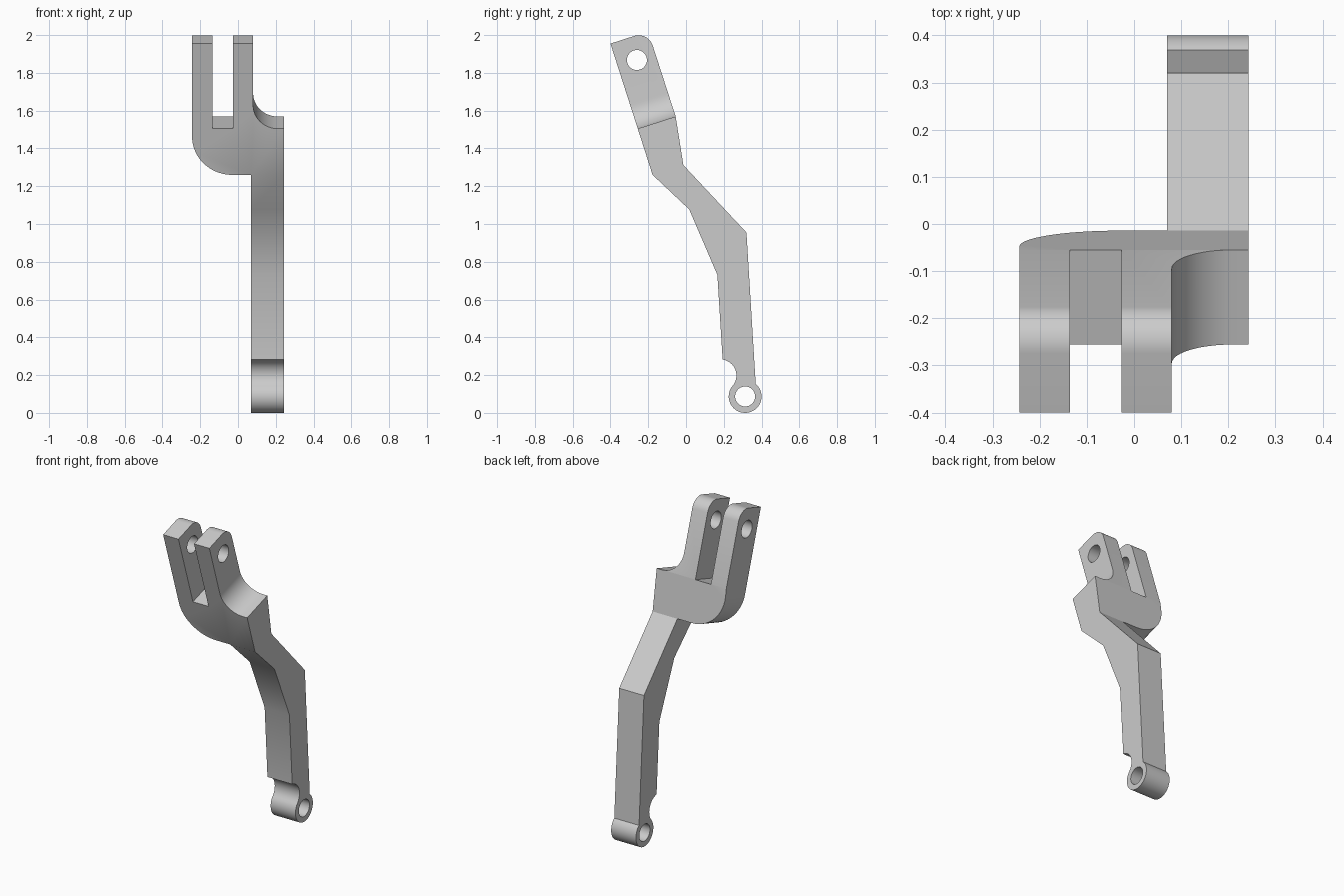
import bpy, bmesh
from math import cos, sin, radians
from mathutils import Vector

cube = bpy.data.objects.get("Cube")
if cube:
    bpy.data.objects.remove(cube, do_unlink=True)

metal = bpy.data.materials.new("plain grey")
metal.use_nodes = True
GREY = (0.6, 0.6, 0.6, 1)
metal.diffuse_color = GREY
metal.node_tree.nodes["Principled BSDF"].inputs["Base Color"].default_value = GREY

X, Y, Z = Vector((1, 0, 0)), Vector((0, 1, 0)), Vector((0, 0, 1))
# Frame of the leaning fork: across its thickness, and up along its prongs
ACROSS = Vector((0, 0.952, 0.305))
ALONG = Vector((0, -0.305, 0.952))
FORK_BASE = Vector((0, -0.177, 1.26))


def arc(cx, cy, r, start, end, steps=12):
    angles = [radians(start + (end - start) * i / steps) for i in range(steps + 1)]
    return [(cx + r * cos(a), cy + r * sin(a)) for a in angles]


def prism(name, points, origin, u, v, w, low, high):
    """Extrude a closed outline in the u-v plane from low to high along w."""
    bm = bmesh.new()
    face = bm.faces.new([bm.verts.new(origin + u * a + v * b + w * low) for a, b in points])
    made = bmesh.ops.extrude_face_region(bm, geom=[face])["geom"]
    moved = [g for g in made if isinstance(g, bmesh.types.BMVert)]
    bmesh.ops.translate(bm, verts=moved, vec=w * (high - low))
    bmesh.ops.recalc_face_normals(bm, faces=bm.faces)
    mesh = bpy.data.meshes.new(name)
    bm.to_mesh(mesh)
    bm.free()
    obj = bpy.data.objects.new(name, mesh)
    bpy.context.collection.objects.link(obj)
    return obj


def side_prism(name, points, low, high):
    return prism(name, points, Vector(), Y, Z, X, low, high)


def fork_prism(name, points):
    return prism(name, points, FORK_BASE, X, ALONG, ACROSS, -1.5, 1.5)


# Side outline: front edge downwards, eye at the foot, back edge upwards
front_edge = [(-0.4, 1.955), (-0.177, 1.26), (0.017, 1.077), (0.166, 0.731)]
ankle = arc(0.182, 0.198, 0.085, 82, -40)
eye = arc(0.313, 0.087, 0.087, 140, 410, 36)[1:]
back_edge = [(0.32, 0.955), (-0.014, 1.312), (-0.055, 1.57)]
corner = Vector((0, -0.4, 1.955)) + ACROSS * 0.21
R = 0.078
top_round = []
for a, b in arc(-R, -R, R, 0, 90):
    p = corner + ACROSS * a + ALONG * b
    top_round.append((p.y, p.z))
lever = side_prism("lever_arm", front_edge + ankle + eye + back_edge + top_round, -0.35, 0.243)
lever.data.materials.append(metal)

# Cutters: slot, shoulder, rounded underside with the leg's inner side, pin holes
shoulder = arc(0.21, 0.257 + 0.13, 0.13, 180, 270)
underside = arc(-0.03, 0.213, 0.213, 180, 270, 18)
cutters = [
    fork_prism("slot_cutter", [(-0.136, 0.257), (-0.027, 0.257), (-0.027, 1.5), (-0.136, 1.5)]),
    fork_prism("shoulder_cutter", shoulder + [(0.5, 0.257), (0.5, 1.5), (0.08, 1.5)]),
    fork_prism("underside_cutter", underside + [(0.07, 0), (0.07, -2.5), (-0.6, -2.5),
                                                (-0.6, 1.5), (-0.243, 1.5)]),
    side_prism("upper_pin_cutter", arc(-0.26, 1.868, 0.053, 0, 350, 35), -0.6, 0.6),
    side_prism("lower_pin_cutter", arc(0.313, 0.087, 0.053, 0, 350, 35), -0.6, 0.6),
]
for cutter in cutters:
    cutter.hide_render = True
    mod = lever.modifiers.new(cutter.name, "BOOLEAN")
    mod.operation = "DIFFERENCE"
    mod.solver = "EXACT"
    mod.object = cutter

# Bake the cuts and drop the cutters
bpy.context.view_layer.update()
graph = bpy.context.evaluated_depsgraph_get()
baked = bpy.data.meshes.new_from_object(lever.evaluated_get(graph))
lever.modifiers.clear()
lever.data = baked
baked.materials.clear()
baked.materials.append(metal)
for poly in baked.polygons:
    poly.material_index = 0
for cutter in cutters:
    bpy.data.objects.remove(cutter, do_unlink=True)

bpy.ops.object.select_all(action="DESELECT")
lever.select_set(True)
bpy.context.view_layer.objects.active = lever
bpy.ops.object.shade_smooth_by_angle(angle=radians(30))
